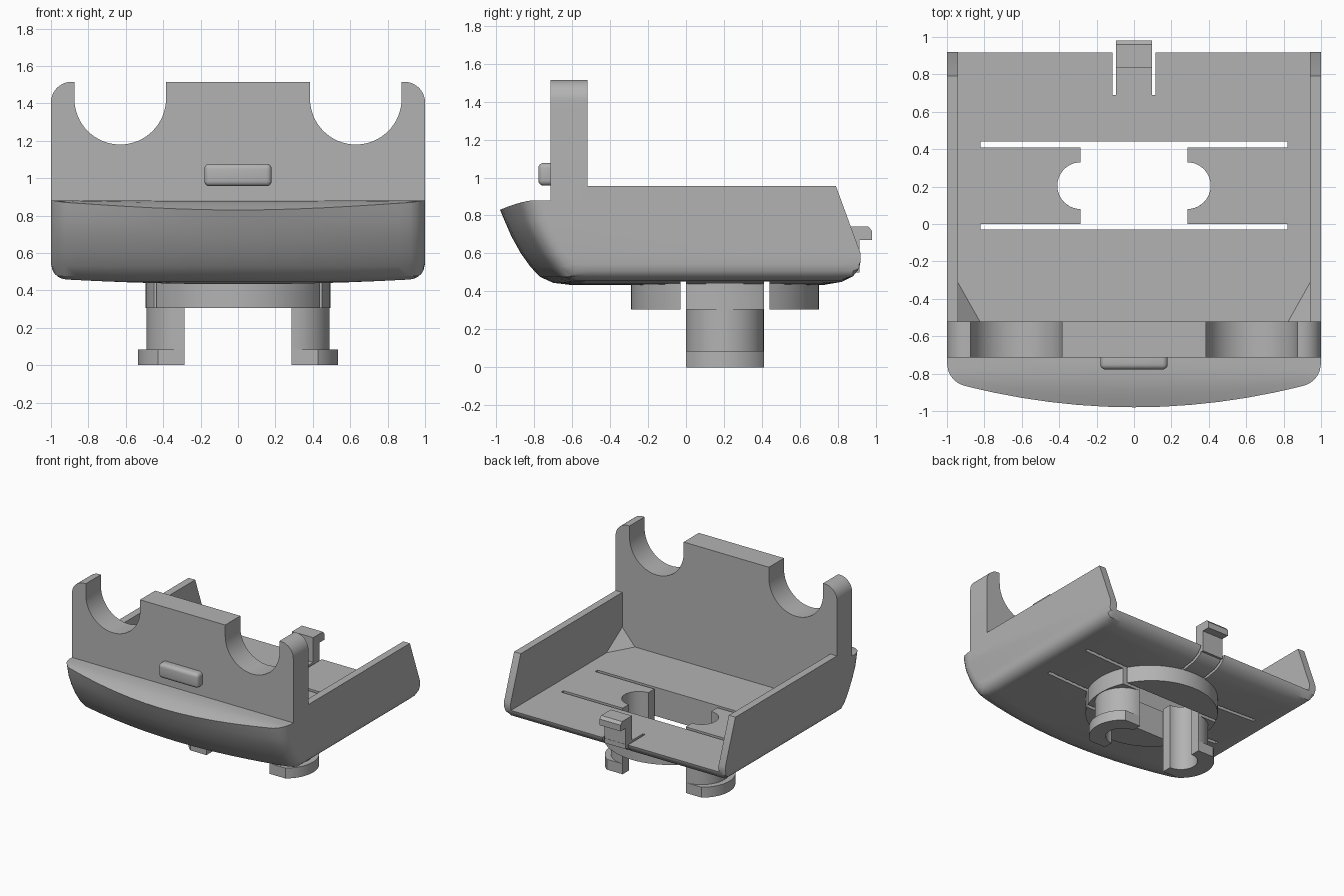
import bpy, bmesh
from math import sin, cos, pi, sqrt

old = bpy.data.objects.get("Cube")
if old:
    bpy.data.objects.remove(old)

grey = bpy.data.materials.new("plain_grey")
grey.use_nodes = True
COLOUR = (0.45, 0.45, 0.45, 1)
grey.diffuse_color = COLOUR
grey.node_tree.nodes["Principled BSDF"].inputs["Base Color"].default_value = COLOUR


def make(name, rings, cap=True):
    """Skin a list of closed rings and cap the ends."""
    bm = bmesh.new()
    loops = [[bm.verts.new(p) for p in ring] for ring in rings]
    n = len(loops[0])
    for a, b in zip(loops, loops[1:]):
        for i in range(n):
            j = (i + 1) % n
            bm.faces.new((a[i], a[j], b[j], b[i]))
    bm.faces.new(loops[0])
    bm.faces.new(loops[-1])
    bmesh.ops.recalc_face_normals(bm, faces=bm.faces)
    mesh = bpy.data.meshes.new(name)
    bm.to_mesh(mesh)
    bm.free()
    mesh.materials.append(grey)
    ob = bpy.data.objects.new(name, mesh)
    bpy.context.collection.objects.link(ob)
    return ob


def prism(name, pts, axis, lo, hi):
    place = {"x": lambda a, b, h: (h, a, b),
             "y": lambda a, b, h: (a, h, b),
             "z": lambda a, b, h: (a, b, h)}[axis]
    return make(name, [[place(a, b, h) for a, b in pts] for h in (lo, hi)])


def box(name, x0, x1, y0, y1, z0, z1):
    return prism(name, [(x0, y0), (x1, y0), (x1, y1), (x0, y1)], "z", z0, z1)


def arc(cx, cy, r, start, end, n=24):
    return [(cx + r * cos(start + (end - start) * i / n),
             cy + r * sin(start + (end - start) * i / n)) for i in range(n + 1)]


def activate(ob):
    bpy.ops.object.select_all(action="DESELECT")
    ob.select_set(True)
    bpy.context.view_layer.objects.active = ob


def apply(ob, mod):
    activate(ob)
    bpy.ops.object.modifier_apply(modifier=mod.name)


def cut(ob, cutters):
    for c in cutters:
        mod = ob.modifiers.new("cut", "BOOLEAN")
        mod.operation = "DIFFERENCE"
        mod.solver = "EXACT"
        mod.object = c
        apply(ob, mod)


def smooth(ob):
    activate(ob)
    bpy.ops.object.shade_smooth_by_angle(angle=0.5)


# Tray body: side profiles lofted across the width
def corner(a, r):
    d = max(0, a - (1 - r))
    return r - sqrt(max(0, r * r - d * d))


def ledge(y):
    return 0.88 - 0.05 * (max(0, -0.8 - y) / 0.18) ** 1.5


FRONT = [(-0.955, 0.77), (-0.92, 0.69), (-0.87, 0.6), (-0.82, 0.53),
         (-0.77, 0.477), (-0.7, 0.445), (-0.6, 0.433)]
REAR = [(0.72, 0.433), (0.82, 0.45), (0.88, 0.48), (0.912, 0.52), (0.92, 0.56), (0.92, 0.6)]


def section(x):
    a = abs(x)
    shift = 0.14 * a * a + corner(a, 0.09)
    base = 0.433 + 0.03 * a * a + corner(a, 0.08)
    tip = -0.98 + shift
    pts = [(0.79, 0.955), (-0.55, 0.955), (-0.55, 0.88)]
    for f in (0.4, 0.6, 0.75, 0.88, 1):
        y = -0.6 + (tip + 0.6) * f
        pts.append((y, ledge(y)))
    pts += [(y + shift, max(z, base)) for y, z in FRONT]
    pts += [(y, max(z, base)) for y, z in REAR]
    return [(x, y, z) for y, z in pts]


half = [0.15, 0.3, 0.45, 0.6, 0.75, 0.86, 0.92, 0.945, 0.965, 0.98, 0.992, 1]
stations = [-x for x in reversed(half)] + [0] + half
body = make("tray_body", [section(x) for x in stations])

# Cutters: tray inside, cross slots, centre opening and clip slots
CY = 0.205
inside = box("inside_cutter", -0.94, 0.94, -0.52, 1.2, 0.54, 1.3)
slots = [box("slot_cutter", -0.82, 0.82, y, y + 0.03, 0.2, 0.7) for y in (-0.03, 0.41)]
opening = box("opening_cutter", -0.285, 0.285, -0.02, 0.43, -0.1, 0.7)
bores = [prism("bore_cutter", arc(s * 0.285, CY, 0.125, 0, 2 * pi, 40)[:-1], "z", -0.1, 0.7)
         for s in (-1, 1)]
clip_slots = [box("clip_slot_cutter", x - 0.01, x + 0.01, 0.69, 1.1, 0.3, 0.7)
              for x in (-0.105, 0.105)]
cut(body, [inside, *slots, opening, *bores, *clip_slots])
smooth(body)

# Round hub under the floor
hub = prism("hub_disc", arc(0, CY, 0.495, 0, 2 * pi, 64)[:-1], "z", 0.305, 0.47)
cut(hub, [*slots, opening, *bores])
smooth(hub)

# Snap legs with flanged feet
for s, side in ((1, "left"), (-1, "right")):
    def outline(r):
        t = math_limit if r > 0.205 else pi / 2
        outer = arc(0.285, CY, r, -t, t)
        if r > 0.205:
            outer = [(0.285, 0)] + outer + [(0.285, 2 * CY)]
        inner = arc(0.285, CY, 0.125, pi / 2, -pi / 2)
        return [(s * x, y) for x, y in outer + inner]
    math_limit = 0.961
    smooth(prism(side + "_leg", outline(0.205), "z", 0.0, 0.5))
    smooth(prism(side + "_foot", outline(0.25), "z", 0.0, 0.085))

# Upright front plate with two round cradles
right_half = [(0.385, 1.515)] + arc(0.63, 1.425, 0.245, pi, 2 * pi, 32)
right_half += [(0.875, 1.515)] + arc(0.89, 1.405, 0.11, pi / 2, 0, 10) + [(1, 0.8)]
plate = [(-x, z) for x, z in reversed(right_half)] + right_half
smooth(prism("front_plate", plate, "y", -0.715, -0.52))

# Rounded button on the plate
button = box("front_button", -0.18, 0.18, -0.778, -0.68, 0.957, 1.077)
bev = button.modifiers.new("round", "BEVEL")
bev.width, bev.segments = 0.028, 4
apply(button, bev)
smooth(button)

# Corner gussets inside the tray
for s, side in ((1, "left"), (-1, "right")):
    base = [(s * 0.95, -0.53, 0.535), (s * 0.95, -0.29, 0.535), (s * 0.815, -0.53, 0.535)]
    bm = bmesh.new()
    vs = [bm.verts.new(p) for p in base + [(s * 0.95, -0.53, 0.69)]]
    bmesh.ops.convex_hull(bm, input=vs)
    bmesh.ops.recalc_face_normals(bm, faces=bm.faces)
    mesh = bpy.data.meshes.new(side + "_gusset")
    bm.to_mesh(mesh)
    bm.free()
    mesh.materials.append(grey)
    bpy.context.collection.objects.link(bpy.data.objects.new(side + "_gusset", mesh))

# Rear clip with an outward hook
hook = [(0.835, 0.5), (0.915, 0.5), (0.915, 0.67), (0.98, 0.67),
        (0.98, 0.72), (0.96, 0.742), (0.835, 0.742)]
prism("rear_clip", hook, "x", -0.095, 0.095)

for c in [inside, *slots, opening, *bores, *clip_slots]:
    bpy.data.objects.remove(c)
